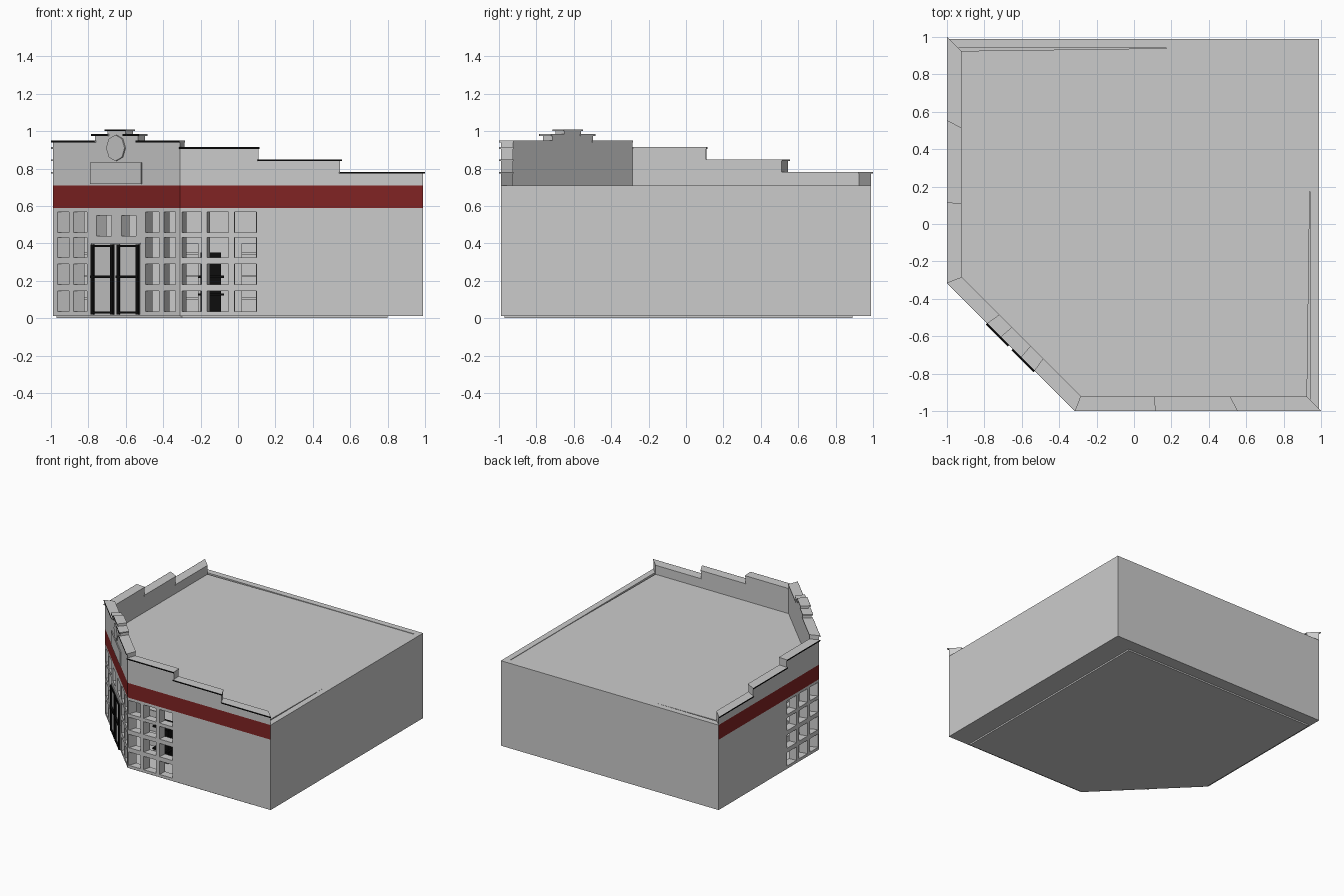
import bpy, bmesh, math
from mathutils import Vector

if "Cube" in bpy.data.objects:
    bpy.data.objects.remove(bpy.data.objects["Cube"])


def material(name, r, g, b):
    m = bpy.data.materials.new(name)
    m.diffuse_color = (r, g, b, 1)
    m.use_nodes = True
    m.node_tree.nodes["Principled BSDF"].inputs["Base Color"].default_value = m.diffuse_color
    return m


GREY = material("wall grey", 0.6, 0.6, 0.6)
RED = material("band red", 0.22, 0.017, 0.017)
DARK = material("frame black", 0.004, 0.004, 0.004)


def finish(name, bm, *mats):
    bmesh.ops.recalc_face_normals(bm, faces=bm.faces)
    me = bpy.data.meshes.new(name)
    bm.to_mesh(me)
    bm.free()
    for m in mats:
        me.materials.append(m)
    ob = bpy.data.objects.new(name, me)
    bpy.context.collection.objects.link(ob)
    return ob


def prism(name, pts, z0, z1, mat=GREY):
    bm = bmesh.new()
    low = [bm.verts.new((x, y, z0)) for x, y in pts]
    top = [bm.verts.new((x, y, z1)) for x, y in pts]
    bm.faces.new(low)
    bm.faces.new(top)
    for i in range(len(pts)):
        j = (i + 1) % len(pts)
        bm.faces.new((low[i], low[j], top[j], top[i]))
    return finish(name, bm, mat)


def box(name, x0, x1, y0, y1, z0, z1, mat=GREY):
    return prism(name, [(x0, y0), (x1, y0), (x1, y1), (x0, y1)], z0, z1, mat)


# Facade path: left side, cut corner, front. s = segment + fraction,
# d = depth (0 outer face, 1 inner face, negative = proud of the wall)
OUTER = [Vector(p) for p in ((-.99, .99), (-.99, -.31), (-.31, -.99), (.99, -.99))]
INNER = [Vector(p) for p in ((-.925, .925), (-.925, -.285), (-.285, -.925), (.925, -.925))]


def at(s, d, seg):
    o = OUTER[seg].lerp(OUTER[seg + 1], s - seg)
    i = INNER[seg].lerp(INNER[seg + 1], s - seg)
    return o + (i - o) * d


def point(s, d):
    return at(s, d, min(int(s), 2))


def strip(name, s0, s1, d0, d1, z0, z1, mat=GREY):
    seg = min(int((s0 + s1) / 2), 2)
    return prism(name, [at(s0, d0, seg), at(s1, d0, seg), at(s1, d1, seg), at(s0, d1, seg)],
                 z0, z1, mat)


def mirrored(spans):
    return spans + [(3 - b, 3 - a, *rest) for a, b, *rest in spans]


def front_s(x):
    return 2 + (x + .31) / 1.30


# Openings and stepped parapet, described for one half and mirrored
ROWS = [(.035, .145), (.18, .29), (.325, .43), (.457, .568)]
COLUMNS = [(1.73, 1.836), (1.873, 1.965)] + \
    [(front_s(a), front_s(b)) for a, b in ((-.30, -.195), (-.165, -.05), (-.02, .10))]
DOORS = mirrored([(1.515, 1.685)])
HOLES = mirrored([(a, b, z0, z1) for a, b in COLUMNS for z0, z1 in ROWS]
                 + [(1.54, 1.655, .44, .55)])
TOPS = mirrored([(1.5, 1.57, 1.0), (1.57, 1.67, .975), (1.67, 2, .94),
                 (2, front_s(.11), .905), (front_s(.11), front_s(.545), .84),
                 (front_s(.545), 3, .773)])


def build_facade():
    ss = sorted({round(v, 5) for h in HOLES + TOPS for v in h[:2]})
    zs = sorted({.015, .59, .71} | {v for h in HOLES for v in h[2:]} | {t[2] for t in TOPS})

    def solid(i, k):
        if not (0 <= i < len(ss) - 1 and 0 <= k < len(zs) - 1):
            return False
        s, z = (ss[i] + ss[i + 1]) / 2, (zs[k] + zs[k + 1]) / 2
        if any(a < s < b and z0 < z < z1 for a, b, z0, z1 in HOLES):
            return False
        return any(a < s < b and z < top for a, b, top in TOPS)

    bm = bmesh.new()
    cache = {}

    def v(i, k, d):
        if (i, k, d) not in cache:
            cache[i, k, d] = bm.verts.new((*point(ss[i], d), zs[k]))
        return cache[i, k, d]

    for i in range(len(ss) - 1):
        for k in range(len(zs) - 1):
            if not solid(i, k):
                continue
            c = [(i, k), (i + 1, k), (i + 1, k + 1), (i, k + 1)]
            outer = bm.faces.new([v(*p, 0) for p in c])
            outer.material_index = int(.59 < (zs[k] + zs[k + 1]) / 2 < .71)
            bm.faces.new([v(*p, 1) for p in reversed(c)])
            for n, (di, dk) in enumerate(((0, -1), (1, 0), (0, 1), (-1, 0))):
                if not solid(i + di, k + dk):
                    a, b = c[n], c[(n + 1) % 4]
                    bm.faces.new((v(*a, 0), v(*a, 1), v(*b, 1), v(*b, 0)))
    finish("shop_facade", bm, GREY, RED)


build_facade()

# Plain walls, floor, roof and plinth
prism("back_and_right_wall", [(.99, -.99), (.99, .99), (-.99, .99), (-.94, .94), (.94, .94), (.94, -.94)],
      .015, .71)
prism("roof", INNER[:2] + INNER[2:] + [(.95, .95)], .69, .706)
prism("floor", OUTER + [(.99, .99)], .012, .022)
prism("plinth", [(-.97, .89), (-.97, -.30), (-.30, -.97), (.80, -.97), (.80, .89)], 0, .013)

# Parapet copings with a dark front edge
CAPS = mirrored([(1.56, 1.685, .975), (1.66, 2, .94), (2, front_s(.115), .905),
                 (front_s(.105), front_s(.55), .84), (front_s(.54), 3, .773)])
CAPS.append((1.42, 1.58, 1.0))
for a, b, z in CAPS:
    strip("coping", a, b, -.14, 1.05, z, z + .009)
    strip("coping_edge", a, b, -.17, -.14, z, z + .009, DARK)

# Double doors: pane, frame bars and a push bar
for a, b in DOORS:
    strip("door_pane", a, b, -.08, .05, .02, .395)
    for s in (a, b - .02):
        strip("door_stile", s, s + .02, -.25, 0, .02, .395, DARK)
    for z in (.025, .38):
        strip("door_rail", a, b, -.25, 0, z, z + .012, DARK)
    strip("door_push_bar", a, b, -.32, 0, .215, .227, DARK)
strip("door_lintel", 1.31, 1.69, -.12, 0, .395, .403)

# Blank sign plate and eight-sided clock plate on the cut corner
strip("sign_plate", 1.3, 1.7, -.12, 0, .717, .832)
bm = bmesh.new()
ring = []
mid, along = point(1.5, 0), (OUTER[2] - OUTER[1]).normalized()
for d in (0, -.13):
    base = point(1.5, d)
    ring.append([bm.verts.new((*(base + along * .07 * math.cos(n * math.pi / 4)),
                               .91 + .07 * math.sin(n * math.pi / 4))) for n in range(8)])
bm.faces.new(ring[0])
bm.faces.new(ring[1])
for n in range(8):
    m = (n + 1) % 8
    bm.faces.new((ring[0][n], ring[0][m], ring[1][m], ring[1][n]))
finish("clock_plate", bm, GREY)

# Shelving seen through the windows
box("dark_shelf_unit", -.20, -.09, -.78, -.72, .022, .35, DARK)
for z in (.12, .215, .30):
    box("dark_shelf_board", -.215, -.075, -.80, -.72, z, z + .012, DARK)
for x in (-.30, .02):
    for z in (.10, .22, .34):
        box("front_shelf", x, x + .09, -.82, -.74, z, z + .012)
        box("left_shelf", -.82, -.74, x, x + .09, z, z + .012)
    box("front_shelf_back", x, x + .09, -.74, -.73, .022, .40)
    box("left_shelf_back", -.74, -.73, x, x + .09, .022, .40)
